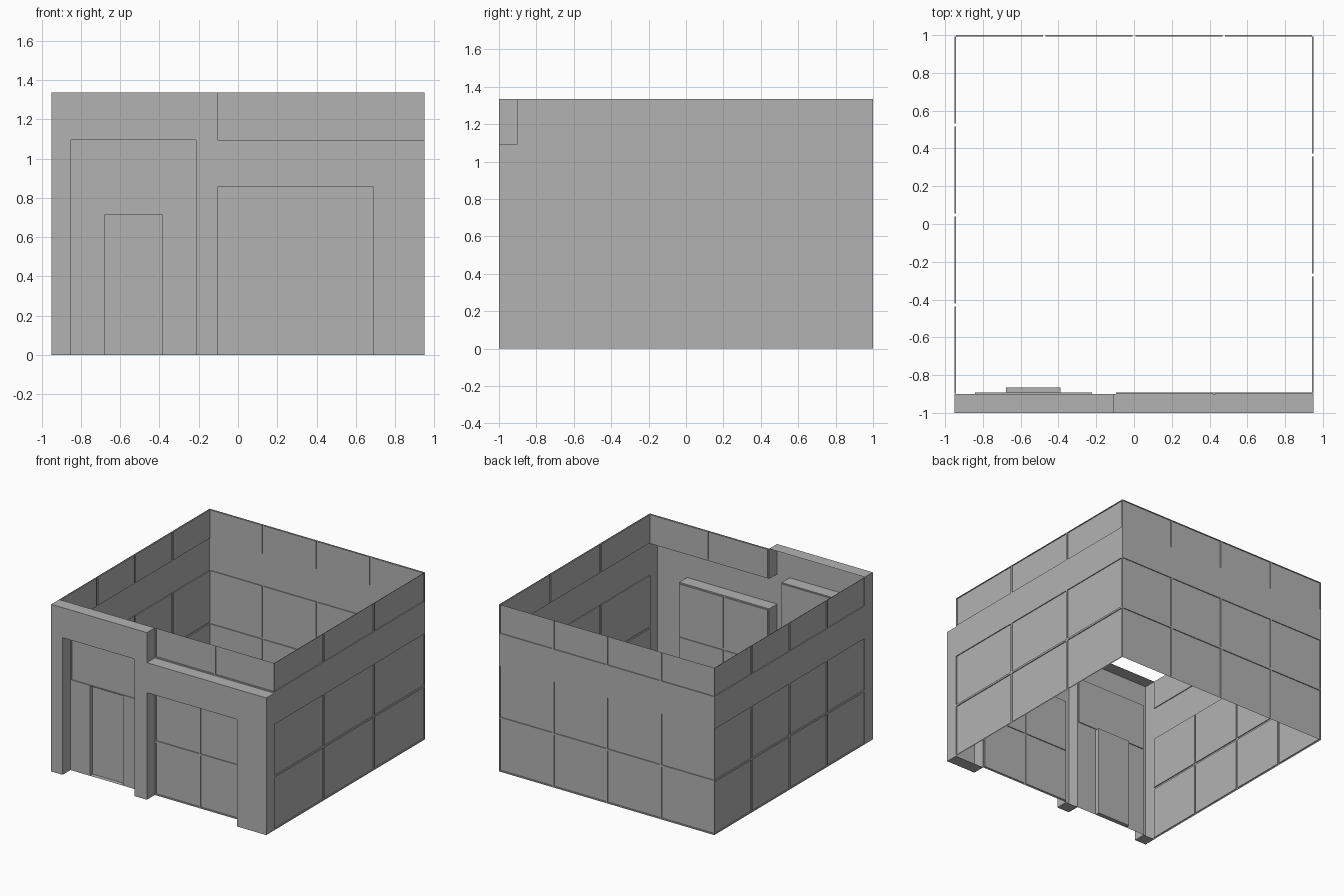
import bpy
import bmesh
from mathutils import Vector

cube = bpy.data.objects.get("Cube")
if cube:
    bpy.data.objects.remove(cube, do_unlink=True)

grey = bpy.data.materials.new("plain grey")
grey.use_nodes = True
grey.diffuse_color = (0.45, 0.45, 0.45, 1)
grey.node_tree.nodes["Principled BSDF"].inputs["Base Color"].default_value = grey.diffuse_color

HEIGHT, HALF_X, HALF_Y = 1.335, 0.95, 1.0
SLAB = 0.1        # depth of the front facade
INSET = 0.007     # depth of the shallow panels
GAP = 0.015       # bar between panels
ROWS = [(0.01, 0.42), (0.435, 0.845)]
TOP_ROW = (1.105, 1.33)
UP = Vector((0, 0, 1))


def columns(low, high, count):
    """Equal panel widths between low and high, with bars between them."""
    width = (high - low - GAP * (count - 1)) / count
    return [(low + i * (width + GAP), low + i * (width + GAP) + width) for i in range(count)]


def panels(cols, rows, depth):
    return [(*c, *r, depth) for c in cols for r in rows]


def relief_wall(name, outward, distance, low, high, rects, return_depth=None):
    """Single-skin wall; each rect (u0, u1, z0, z1, depth) pushes in, None cuts away.
    return_depth folds the top and bottom edges back to that depth."""
    out = Vector(outward)
    along = Vector((abs(out.y), abs(out.x), 0))
    us = sorted({low, high, *(e for r in rects for e in r[:2])})
    zs = sorted({0, HEIGHT, *(e for r in rects for e in r[2:4])})
    nu, nz = len(us) - 1, len(zs) - 1
    bm = bmesh.new()

    def point(u, z, d):
        return out * (distance - d) + along * u + UP * z

    def quad(corners, normal):
        face = bm.faces.new([bm.verts.new(point(*c)) for c in corners])
        face.normal_update()
        if face.normal.dot(normal) < 0:
            face.normal_flip()

    def depth(i, j):
        if not 0 <= i < nu:
            return None
        if not 0 <= j < nz:
            return return_depth
        u, z = (us[i] + us[i + 1]) / 2, (zs[j] + zs[j + 1]) / 2
        result = 0
        for u0, u1, z0, z1, d in rects:
            if u0 < u < u1 and z0 < z < z1:
                result = d
        return result

    def differ(a, b):
        return a is not None and b is not None and a != b

    # faces of the wall and its recesses
    for i in range(nu):
        for j in range(nz):
            d = depth(i, j)
            if d is not None:
                quad([(us[i], zs[j], d), (us[i + 1], zs[j], d),
                      (us[i + 1], zs[j + 1], d), (us[i], zs[j + 1], d)], out)
    # upright reveals
    for i in range(1, nu):
        for j in range(nz):
            a, b = depth(i - 1, j), depth(i, j)
            if differ(a, b):
                quad([(us[i], zs[j], a), (us[i], zs[j + 1], a),
                      (us[i], zs[j + 1], b), (us[i], zs[j], b)], along * (b - a))
    # level reveals
    for i in range(nu):
        for j in range(nz + 1):
            a, b = depth(i, j - 1), depth(i, j)
            if differ(a, b):
                quad([(us[i], zs[j], a), (us[i + 1], zs[j], a),
                      (us[i + 1], zs[j], b), (us[i], zs[j], b)], UP * (b - a))

    bmesh.ops.remove_doubles(bm, verts=bm.verts, dist=0.0001)
    mesh = bpy.data.meshes.new(name)
    bm.to_mesh(mesh)
    bm.free()
    mesh.materials.append(grey)
    bpy.context.collection.objects.link(bpy.data.objects.new(name, mesh))


# front facade: doorway, shop window and set-back upper windows
LINTEL, STEP_X = 1.095, -0.105
front = [
    (-0.85, -0.215, 0, LINTEL, SLAB),
    (-0.842, -0.223, 0.722, 1.088, SLAB + INSET),
    (-0.678, -0.388, 0, 0.716, SLAB + 0.035),
    (STEP_X, 0.69, 0, 0.855, SLAB),
    (STEP_X, HALF_X, LINTEL, HEIGHT, SLAB),
]
front += panels(columns(-0.095, 0.68, 2), ROWS, SLAB + INSET)
front += panels(columns(-0.095, 0.945, 2), [TOP_ROW], SLAB + INSET)
relief_wall("front_facade", (0, -1, 0), HALF_Y, -HALF_X, HALF_X, front, SLAB)

# left wall, notched beside the set-back windows
left = panels(columns(-0.897, 0.992, 3), ROWS + [TOP_ROW], INSET)
left.append((-HALF_Y, -HALF_Y + SLAB, LINTEL, HEIGHT, None))
relief_wall("left_wall", (1, 0, 0), HALF_X, -HALF_Y, HALF_Y, left)

# right wall
right = panels(columns(-0.897, 0.992, 4), ROWS + [TOP_ROW], INSET)
relief_wall("right_wall", (-1, 0, 0), HALF_X, -HALF_Y, HALF_Y, right)

# back wall
back = panels(columns(-0.942, 0.942, 4), ROWS + [TOP_ROW], INSET)
relief_wall("back_wall", (0, 1, 0), HALF_Y, -HALF_X, HALF_X, back)
